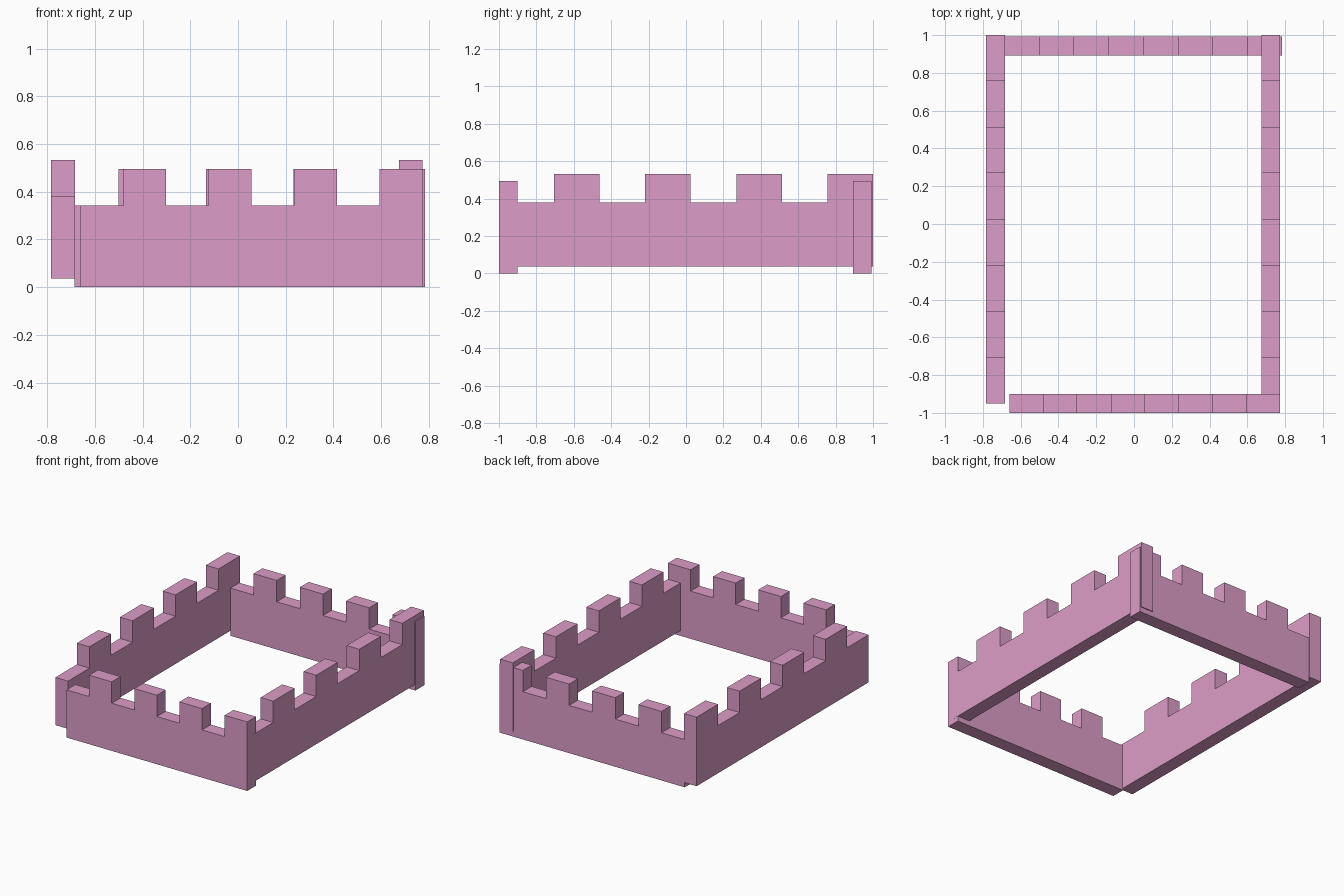
import bpy, bmesh
from mathutils import Vector

if "Cube" in bpy.data.objects:
    bpy.data.objects.remove(bpy.data.objects["Cube"])

pink = bpy.data.materials.new("pink")
pink.diffuse_color = (0.72, 0.34, 0.58, 1)
pink.use_nodes = True
pink.node_tree.nodes["Principled BSDF"].inputs["Base Color"].default_value = pink.diffuse_color

THICK, LOW, HIGH = 0.10, 0.342, 0.495


def wall(name, origin, along, across, length):
    """Battlemented wall: low gap first, merlon last, 8 equal steps."""
    o, u, v = Vector(origin), Vector(along), Vector(across) * THICK
    step = length / 8
    profile = [(0, 0)]
    for i in range(8):
        h = HIGH if i % 2 else LOW
        profile += [(i * step, h), ((i + 1) * step, h)]
    profile.append((length, 0))
    bm = bmesh.new()
    face = bm.faces.new([bm.verts.new(o + u * s + Vector((0, 0, h)))
                         for s, h in profile])
    ext = bmesh.ops.extrude_face_region(bm, geom=[face], use_keep_orig=True)
    bmesh.ops.translate(bm, vec=v, verts=[g for g in ext["geom"]
                                          if isinstance(g, bmesh.types.BMVert)])
    bmesh.ops.recalc_face_normals(bm, faces=bm.faces)
    mesh = bpy.data.meshes.new(name)
    bm.to_mesh(mesh)
    bm.free()
    mesh.materials.append(pink)
    bpy.context.collection.objects.link(bpy.data.objects.new(name, mesh))


X, Y = (1, 0, 0), (0, 1, 0)
# Front and back walls stand on the ground
wall("front_wall", (-0.66, -1.0, 0), X, Y, 1.433)
wall("back_wall", (-0.685, 0.893, 0), X, Y, 1.468)
# Side walls sit slightly higher
wall("left_wall", (-0.784, -0.95, 0.037), Y, X, 1.95)
wall("right_wall", (0.674, -0.95, 0.037), Y, X, 1.95)
